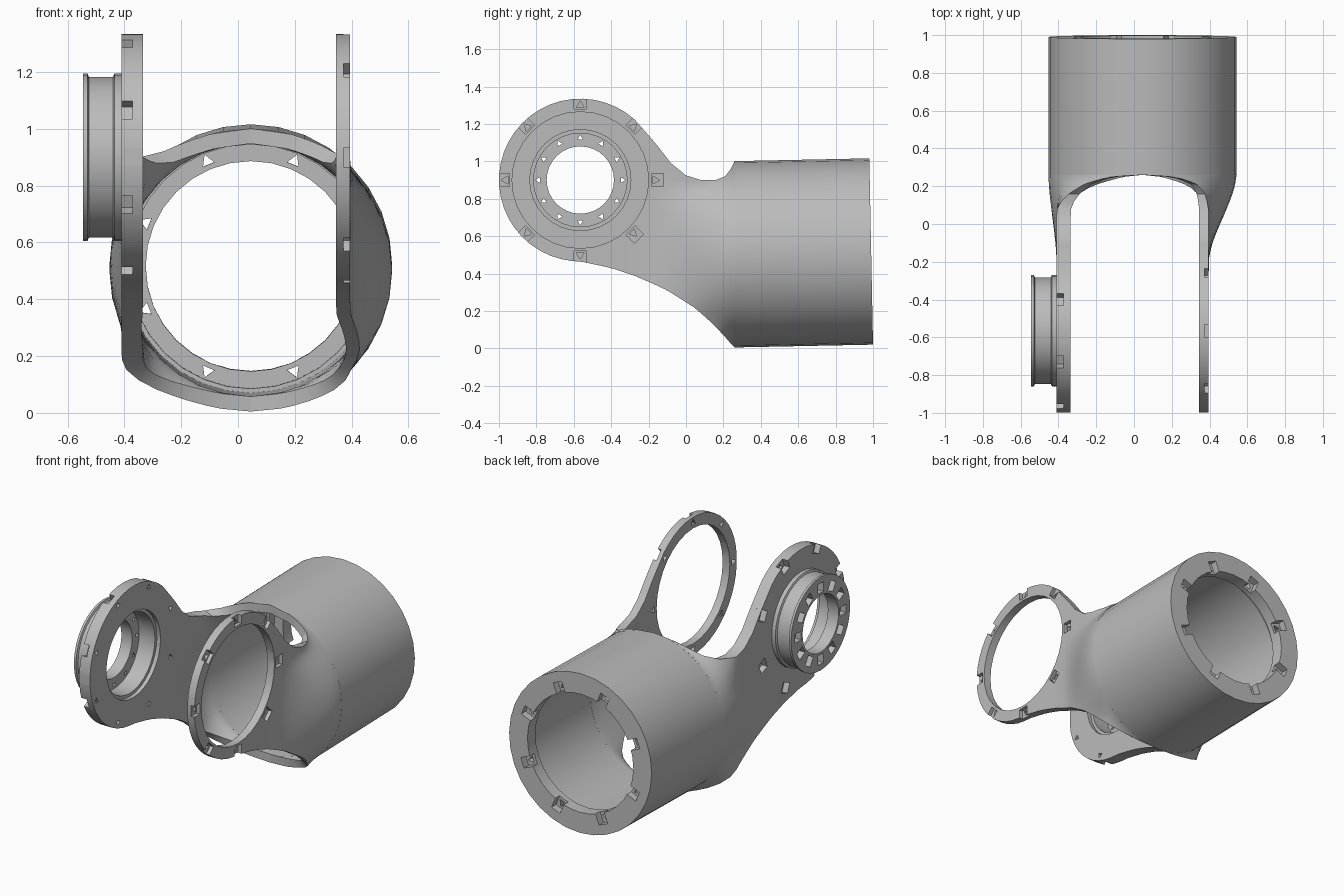
import bpy, bmesh
from math import sin, cos, pi, asin, sqrt, radians
from mathutils import Vector

if "Cube" in bpy.data.objects:
    bpy.data.objects.remove(bpy.data.objects["Cube"])

grey = bpy.data.materials.new("plain grey")
grey.use_nodes = True
COLOUR = (0.5, 0.5, 0.5, 1)
grey.diffuse_color = COLOUR
grey.node_tree.nodes["Principled BSDF"].inputs["Base Color"].default_value = COLOUR

TUBE_X, TUBE_Z, TUBE_R, BORE_R = 0.045, 0.503, 0.498, 0.445
JOIN_Y = 0.26
PIVOT_Y, PIVOT_Z, DISC_R = -0.565, 0.9, 0.435
SEGS = 32
TUBE = ("Y", Vector((TUBE_X, 0, TUBE_Z)))
PIVOT = ("X", Vector((0, PIVOT_Y, PIVOT_Z)))


def place(frame, u, v, w):
    """Point at (u, v) across an axis and w along it."""
    axis, centre = frame
    return centre + (Vector((w, u, v)) if axis == "X" else Vector((v, w, u)))


def finish(name, bm):
    bmesh.ops.recalc_face_normals(bm, faces=bm.faces)
    mesh = bpy.data.meshes.new(name)
    bm.to_mesh(mesh)
    bm.free()
    ob = bpy.data.objects.new(name, mesh)
    bpy.context.collection.objects.link(ob)
    mesh.materials.append(grey)
    return ob


def loft(bm, loops, close=False):
    """Skin closed loops; cap both ends unless the loft closes on itself."""
    rows = [[bm.verts.new(p) for p in loop] for loop in loops]
    n = len(rows[0])
    for a, b in zip(rows, rows[1:] + (rows[:1] if close else [])):
        for i in range(n):
            j = (i + 1) % n
            bm.faces.new((a[i], a[j], b[j], b[i]))
    if not close:
        bm.faces.new(rows[0])
        bm.faces.new(rows[-1])


def lathe(name, frame, profile):
    bm = bmesh.new()
    turns = [2 * pi * i / SEGS for i in range(SEGS)]
    loft(bm, [[place(frame, r * cos(a), r * sin(a), w) for a in turns]
              for r, w in profile], close=True)
    return finish(name, bm)


def prisms(frame, count, phase, radius, shape, w0, w1):
    """A ring of prisms used as cutters; shape lists (radial, tangential) points."""
    bm = bmesh.new()
    for k in range(count):
        a = radians(phase) + 2 * pi * k / count
        loft(bm, [[place(frame, (radius + r) * cos(a) - t * sin(a),
                         (radius + r) * sin(a) + t * cos(a), w)
                   for r, t in shape] for w in (w0, w1)])
    return finish("cutter", bm)


def box(radial, width):
    return [(-radial, -width), (radial, -width), (radial, width), (-radial, width)]


def ngon(r, n):
    return [(r * cos(2 * pi * i / n), r * sin(2 * pi * i / n)) for i in range(n)]


def cut(ob, *cutters):
    for c in cutters:
        c.hide_render = True
        mod = ob.modifiers.new("cut", "BOOLEAN")
        mod.operation, mod.solver, mod.object = "DIFFERENCE", "EXACT", c
    bpy.context.view_layer.update()
    graph = bpy.context.evaluated_depsgraph_get()
    mesh = bpy.data.meshes.new_from_object(ob.evaluated_get(graph))
    ob.modifiers.clear()
    ob.data = mesh
    for c in cutters:
        bpy.data.objects.remove(c)


# Side outline of the fork between disc and tube
TOP = [(-0.217, 1.16), (-0.15, 1.08), (-0.08, 0.99), (0, 0.925), (0.08, 0.9),
       (0.16, 0.9), (0.21, 0.92), (0.24, 0.96), (JOIN_Y, TUBE_Z + TUBE_R)]
BOTTOM = [(PIVOT_Y, 0.465), (-0.4, 0.43), (-0.25, 0.38), (-0.1, 0.31), (0.05, 0.215),
          (0.15, 0.125), (0.21, 0.06), (0.24, 0.025), (JOIN_Y, TUBE_Z - TUBE_R)]


def edge(points, y, sign):
    if y < points[0][0]:
        return PIVOT_Z + sign * sqrt(max(DISC_R ** 2 - (y - PIVOT_Y) ** 2, 0))
    for (y0, z0), (y1, z1) in zip(points, points[1:]):
        if y <= y1:
            return z0 + (z1 - z0) * (y - y0) / (y1 - y0)
    return points[-1][1]


def ease(y, start, end):
    s = min(max((start - y) / (start - end), 0), 1)
    return s * s * (3 - 2 * s)


def mix(a, b, t):
    return a + (b - a) * t


def arm(name, side, outer, inner):
    """Half tube wall that flattens into a round plate; outer and inner are offsets."""
    stations = [PIVOT_Y - DISC_R * cos(radians(d)) for d in range(4, 140, 8)]
    stations += [-0.18, -0.15, -0.11, -0.08, -0.04, 0, 0.04, 0.08, 0.12, 0.16,
                 0.19, 0.21, 0.225, 0.24, 0.25, JOIN_Y]
    half = SEGS // 2
    loops = []
    for y in stations:
        lo, hi = edge(BOTTOM, y, -1), edge(TOP, y, 1)
        flat, widen = ease(y, 0.28, -0.22), ease(y, JOIN_Y, 0.06)
        out, inn = [], []
        for i in range(half + 1):
            z = lo + (hi - lo) * (0.5 - 0.5 * cos(pi * i / half))
            a = asin(min(max((z - TUBE_Z) / TUBE_R, -1), 1))
            for row, r, slab in ((out, TUBE_R, outer), (inn, BORE_R, inner)):
                x = r * cos(a)
                x = mix(mix(x, max(x, slab), widen), slab, flat)
                zz = z if row is out else mix(TUBE_Z + r * sin(a), z, widen)
                row.append(Vector((TUBE_X + side * x, y, zz)))
        loops.append(out + inn[::-1])
    bm = bmesh.new()
    loft(bm, loops)
    return finish(name, bm)


# Main tube with a bolted rear flange
tube = lathe("main_tube", TUBE, [
    (TUBE_R, JOIN_Y), (TUBE_R, 1), (0.37, 1), (0.37, 0.92), (0.43, 0.92),
    (0.43, 0.86), (BORE_R, 0.86), (BORE_R, JOIN_Y)])
cut(tube, prisms(TUBE, 8, 22.5, 0.4, box(0.035, 0.032), 0.955, 1.1),
    prisms(TUBE, 8, 22.5, 0.4, ngon(0.025, 3), 0.9, 1.1))
for v in tube.data.vertices:  # slight lean of the rear end
    f = (v.co.y - JOIN_Y) / (1 - JOIN_Y)
    v.co.y -= f * (0.01 + 0.02 * (v.co.z - TUBE_Z))
    v.co.z += 0.015 * f

# Left arm ending in an open ring
left = arm("left_ring_arm", 1, 0.35, 0.30)
cut(left, prisms(PIVOT, 1, 0, 0, ngon(0.365, SEGS), 0.2, 0.6),
    prisms(PIVOT, 8, 0, 0.412, box(0.032, 0.034), 0.372, 0.5),
    prisms(PIVOT, 8, 0, 0.4, ngon(0.024, 3), 0.3, 0.5))

# Right arm ending in a bored disc
right = arm("right_disc_arm", -1, 0.455, 0.38)
cut(right, prisms(PIVOT, 1, 0, 0, ngon(0.27, SEGS), -0.6, -0.2),
    prisms(PIVOT, 8, 22.5, 0.412, box(0.032, 0.034), -0.5, -0.372),
    prisms(PIVOT, 8, 22.5, 0.4, ngon(0.02, 3), -0.5, -0.3))

# Stepped bearing hub on the outside of the disc
hub = lathe("bearing_hub", PIVOT, [
    (0.295, -0.545), (0.295, -0.53), (0.283, -0.525), (0.283, -0.44), (0.295, -0.435),
    (0.295, -0.405), (0.272, -0.405), (0.272, -0.36), (0.25, -0.36), (0.25, -0.47),
    (0.18, -0.47), (0.18, -0.545)])
cut(hub, prisms(PIVOT, 12, 0, 0.225, box(0.03, 0.027), -0.6, -0.505),
    prisms(PIVOT, 12, 0, 0.225, ngon(0.017, 3), -0.6, -0.4))

# Smooth curved walls, crisp edges
bpy.ops.object.select_all(action="DESELECT")
for ob in (tube, left, right, hub):
    ob.select_set(True)
bpy.context.view_layer.objects.active = tube
bpy.ops.object.shade_smooth_by_angle(angle=radians(30))
